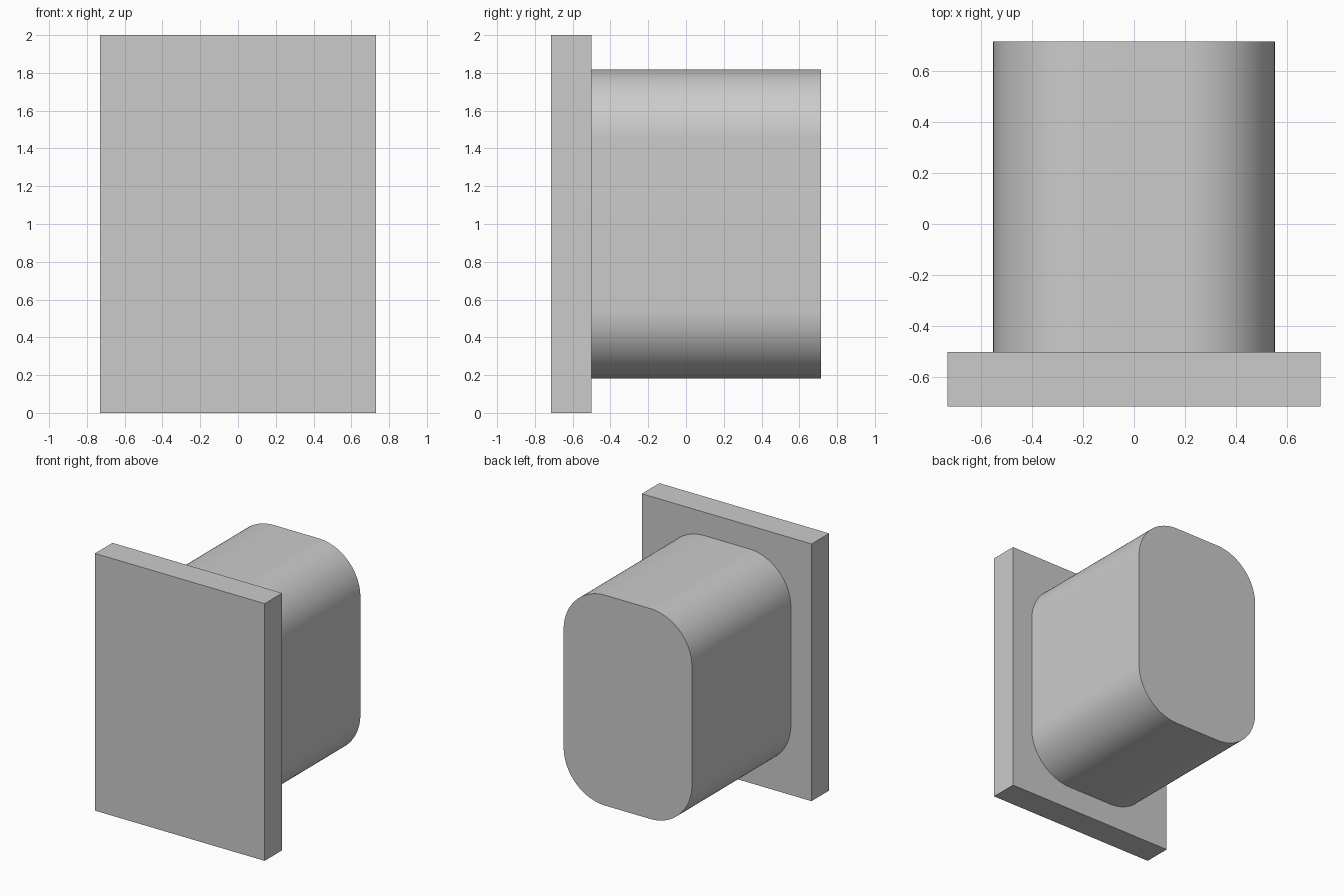
import bpy
import bmesh
from math import radians, cos, sin

cube = bpy.data.objects.get("Cube")
if cube:
    bpy.data.objects.remove(cube, do_unlink=True)

# Single plain grey finish
grey = bpy.data.materials.new("light grey")
grey.use_nodes = True
colour = (0.6, 0.6, 0.6, 1)
grey.diffuse_color = colour
grey.node_tree.nodes["Principled BSDF"].inputs["Base Color"].default_value = colour


def rounded_outline(half_w, half_h, radius, steps):
    """Corner arcs of a rounded rectangle, counter-clockwise in x and z."""
    points = []
    for i, (sx, sz) in enumerate([(1, 1), (-1, 1), (-1, -1), (1, -1)]):
        for s in range(steps + 1 if radius else 1):
            a = radians(90 * (i + s / steps))
            points.append((sx * (half_w - radius) + radius * cos(a),
                           sz * (half_h - radius) + radius * sin(a)))
    return points


def extrude_block(name, half_w, half_h, radius, y0, y1, centre_z=1.0, steps=24):
    """Extrude a rounded rectangle from y0 back to y1."""
    bm = bmesh.new()
    verts = [bm.verts.new((x, y0, z + centre_z))
             for x, z in rounded_outline(half_w, half_h, radius, steps)]
    face = bm.faces.new(verts)
    out = bmesh.ops.extrude_face_region(bm, geom=[face], use_keep_orig=True)
    moved = [v for v in out["geom"] if isinstance(v, bmesh.types.BMVert)]
    bmesh.ops.translate(bm, verts=moved, vec=(0, y1 - y0, 0))
    bmesh.ops.recalc_face_normals(bm, faces=bm.faces)
    mesh = bpy.data.meshes.new(name)
    bm.to_mesh(mesh)
    bm.free()
    mesh.materials.append(grey)
    obj = bpy.data.objects.new(name, mesh)
    bpy.context.collection.objects.link(obj)
    return obj


# Flat front plate
extrude_block("front_plate", 0.73, 1.0, 0, -0.715, -0.5)

# Rounded body behind the plate
body = extrude_block("rounded_body", 0.552, 0.818, 0.36, -0.5, 0.715)
bpy.ops.object.select_all(action="DESELECT")
body.select_set(True)
bpy.context.view_layer.objects.active = body
bpy.ops.object.shade_smooth_by_angle(angle=radians(30))
